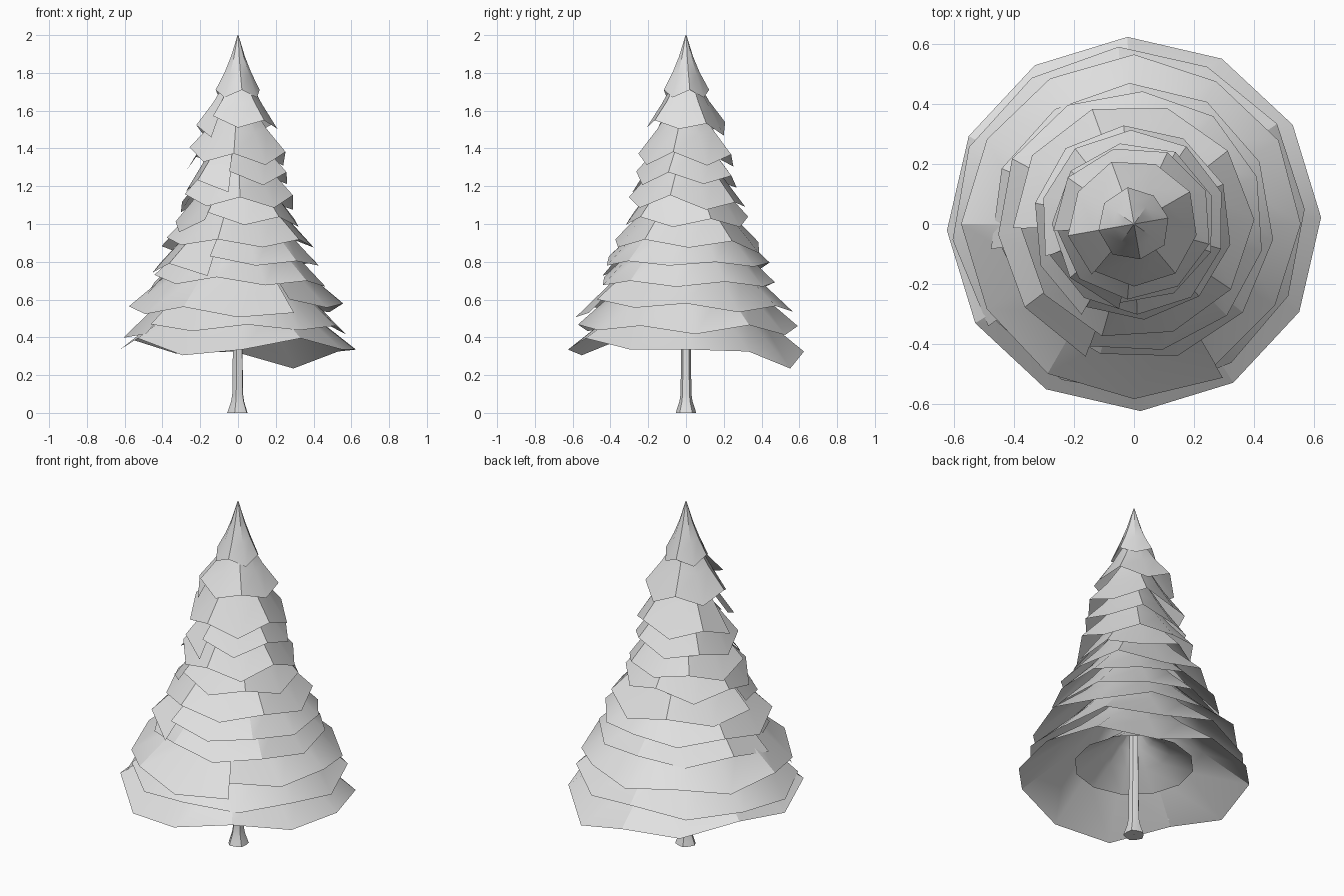
import bpy, bmesh, math, random

random.seed(7)

cube = bpy.data.objects.get("Cube")
if cube:
    bpy.data.objects.remove(cube, do_unlink=True)

# One plain grey for the whole tree
grey = bpy.data.materials.new("light grey")
grey.use_nodes = True
colour = (0.75, 0.75, 0.75, 1.0)
grey.diffuse_color = colour
grey.node_tree.nodes["Principled BSDF"].inputs["Base Color"].default_value = colour


def ring_mesh(name, rings, closed, angle):
    """Skin a list of equal-length point rings with quads."""
    bm = bmesh.new()
    rows = [[bm.verts.new(p) for p in ring] for ring in rings]
    n = len(rows[0])
    for low, high in zip(rows, rows[1:]):
        for i in range(n if closed else n - 1):
            j = (i + 1) % n
            bm.faces.new((low[i], low[j], high[j], high[i]))
    mesh = bpy.data.meshes.new(name)
    bm.to_mesh(mesh)
    bm.free()
    mesh.materials.append(grey)
    obj = bpy.data.objects.new(name, mesh)
    bpy.context.collection.objects.link(obj)
    bpy.ops.object.select_all(action='DESELECT')
    obj.select_set(True)
    bpy.context.view_layer.objects.active = obj
    bpy.ops.object.shade_smooth_by_angle(angle=math.radians(angle))
    return obj


def polar(r, a, z):
    return (r * math.cos(a), r * math.sin(a), z)


# Concave bough profile: share of rim radius, share of tier height
PROFILE = [(1.0, 0.0), (0.6, 0.34), (0.32, 0.62), (0.02, 1.0)]


def bough_tier(name, radius, z, height, rim, start, closed):
    """Skirt of boughs; rim holds (radius factor, z offset) for each corner."""
    n = len(rim)
    turn = 2 * math.pi / (n if closed else n - 1)
    rings = []
    for fr, fz in PROFILE:
        rings.append([polar(radius * fr * (1 + (k - 1) * fr), start + i * turn,
                            z + height * fz + dz * fr ** 2)
                      for i, (k, dz) in enumerate(rim)])
    return ring_mesh(name, rings, closed, 30)


# Lowest skirt with its drooping corners, and the smaller cone inside it
droop = [0, -0.01, -0.10, -0.01, -0.02, 0.05, 0, 0.06, -0.03, 0, 0.06, 0]
bough_tier("bough_tier_1", 0.625, 0.335, 0.58, [(1, d) for d in droop],
           math.radians(2), True)
bough_tier("inner_cone", 0.32, 0.43, 0.25, [(1, 0)] * 12, math.radians(2), True)

# Middle skirts wrap round and overlap themselves at a seam
TIERS = [  # rim radius, rim height, tier height, sides, seam angle
    (0.585, 0.44, 0.64, 12, 215), (0.565, 0.55, 0.60, 12, 300),
    (0.465, 0.68, 0.56, 11, 190), (0.45, 0.78, 0.53, 11, 250),
    (0.395, 0.89, 0.50, 10, 182), (0.335, 1.01, 0.48, 10, 240),
    (0.31, 1.11, 0.46, 10, 200), (0.275, 1.22, 0.45, 9, 260),
    (0.26, 1.34, 0.44, 9, 185), (0.215, 1.51, 0.38, 9, 230)]
for t, (r, z, h, n, seam) in enumerate(TIERS):
    rim = []
    for i in range(n + 1):
        s = i / n - 0.5
        zigzag = (0.015 + 0.0015 * t) * (-1) ** i
        rim.append((1 + 0.06 * s + random.uniform(-0.02, 0.02),
                    -0.05 * s + zigzag + random.uniform(-0.015, 0.015)))
    bough_tier(f"bough_tier_{t + 2}", r, z, h, rim, math.radians(seam), False)

# Pointed crown
crown = [(1 + random.uniform(-0.04, 0.04), 0.02 * (-1) ** i) for i in range(8)]
bough_tier("crown", 0.12, 1.69, 0.31, crown, math.radians(10), True)

# Slim fluted trunk flaring at the foot
trunk_profile = [(0.002, 0), (0.053, 0), (0.045, 0.025), (0.034, 0.06),
                 (0.028, 0.1), (0.025, 0.35), (0.02, 0.9)]
ring_mesh("trunk", [[polar(r * (1.08 if i % 2 else 0.95), i * math.pi / 5, z)
                     for i in range(10)] for r, z in trunk_profile], True, 30)
